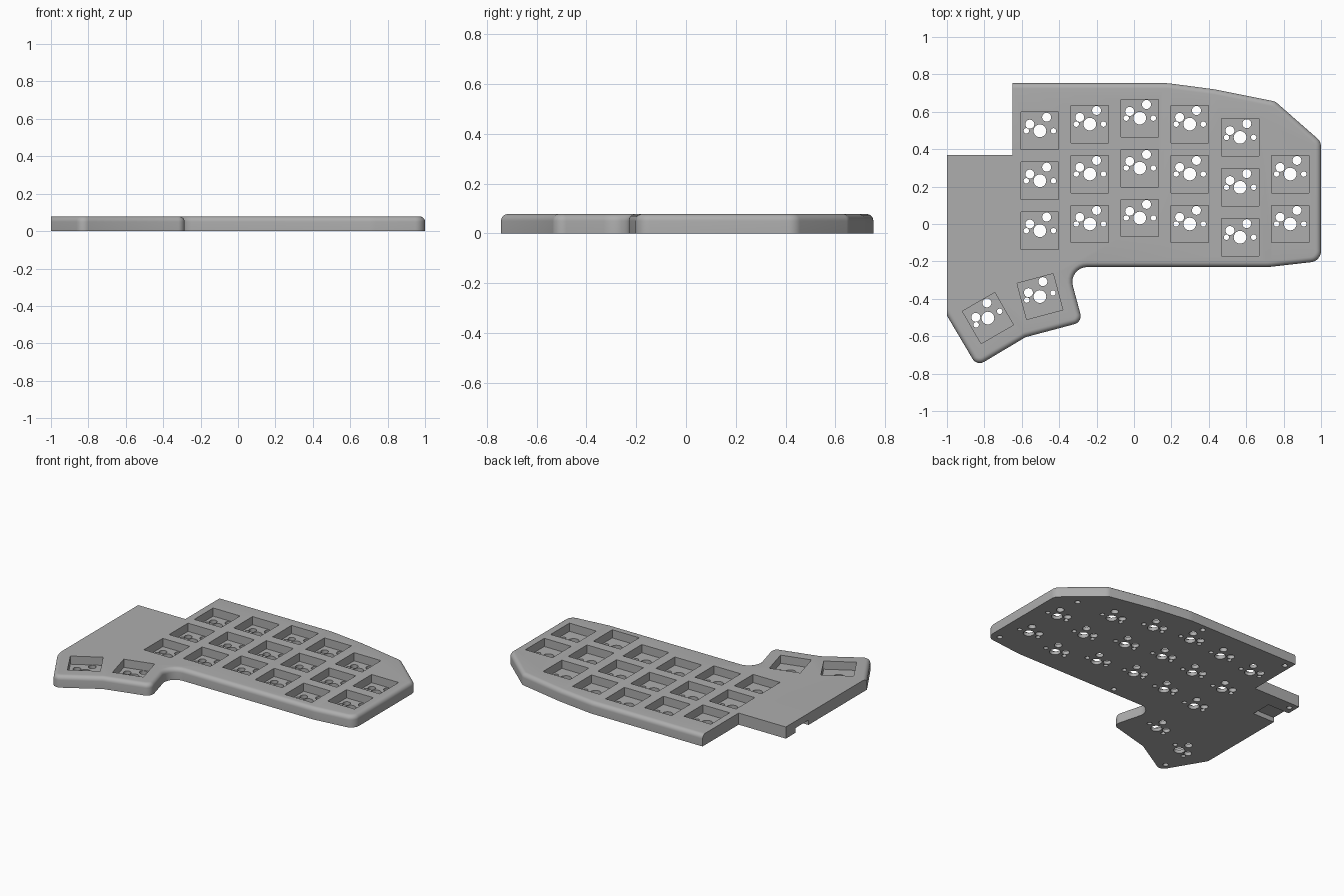
import bpy, bmesh, math
from mathutils import Vector, Matrix

if "Cube" in bpy.data.objects:
    bpy.data.objects.remove(bpy.data.objects["Cube"])

HEIGHT, FLOOR, ROUND = 0.078, 0.023, 0.028

grey = bpy.data.materials.new("case grey")
grey.use_nodes = True
grey.diffuse_color = (0.42, 0.42, 0.42, 1)
grey.node_tree.nodes["Principled BSDF"].inputs["Base Color"].default_value = (0.42, 0.42, 0.42, 1)


def rounded_outline(corners, steps=8):
    """Closed outline from (x, y, radius) corners, radius 0 being sharp."""
    points = []
    for i, (x, y, r) in enumerate(corners):
        p = Vector((x, y))
        if r == 0:
            points.append(p)
            continue
        a = (Vector(corners[i - 1][:2]) - p).normalized()
        b = (Vector(corners[(i + 1) % len(corners)][:2]) - p).normalized()
        half = a.angle(b) / 2
        centre = p + (a + b).normalized() * r / math.sin(half)
        start = p + a * r / math.tan(half) - centre
        end = p + b * r / math.tan(half) - centre
        turn = start.angle_signed(end)  # clockwise positive
        for k in range(steps + 1):
            points.append(centre + Matrix.Rotation(-turn * k / steps, 2) @ start)
    return points


def new_object(name, bm):
    mesh = bpy.data.meshes.new(name)
    bm.normal_update()
    bm.to_mesh(mesh)
    bm.free()
    mesh.materials.append(grey)
    obj = bpy.data.objects.new(name, mesh)
    bpy.context.collection.objects.link(obj)
    return obj


def add_box(bm, place, size, z0, z1):
    scale = Matrix.Diagonal((size[0], size[1], z1 - z0, 1))
    lift = Matrix.Translation((0, 0, (z0 + z1) / 2))
    bmesh.ops.create_cube(bm, size=1, matrix=place @ lift @ scale)


def add_peg(bm, place, x, y, radius, z0, z1):
    bmesh.ops.create_cone(bm, cap_ends=True, segments=24, radius1=radius, radius2=radius,
                          depth=z1 - z0, matrix=place @ Matrix.Translation((x, y, (z0 + z1) / 2)))


# Case body: counter-clockwise outline, raised to full height
outline = rounded_outline([
    (-1, 0.37, 0), (-1, -0.49, 0), (-0.84, -0.76, 0.045), (-0.58, -0.605, 0),
    (-0.275, -0.524, 0.045), (-0.354, -0.23, 0.08), (0.72, -0.23, 0.3),
    (1, -0.198, 0.06), (1, 0.44, 0.06), (0.755, 0.655, 0.06), (0.43, 0.72, 0.3),
    (0.18, 0.753, 0.3), (-0.65, 0.753, 0), (-0.65, 0.37, 0)])
bm = bmesh.new()
base = bm.faces.new([bm.verts.new((p.x, p.y, 0)) for p in outline])
raised = bmesh.ops.extrude_face_region(bm, geom=[base], use_keep_orig=True)
bmesh.ops.translate(bm, vec=(0, 0, HEIGHT),
                    verts=[v for v in raised["geom"] if isinstance(v, bmesh.types.BMVert)])
bmesh.ops.recalc_face_normals(bm, faces=bm.faces)


# Round the top rim, except on the three straight cut edges at the -x end
def is_rim(edge):
    a, b = (v.co for v in edge.verts)
    if min(a.z, b.z) < HEIGHT - 0.001:
        return False
    cut = (abs(a.x - b.x) < 0.001 and a.x < -0.6) or (abs(a.y - 0.37) + abs(b.y - 0.37) < 0.001)
    return not cut


bmesh.ops.bevel(bm, geom=[e for e in bm.edges if is_rim(e)], offset=ROUND,
                offset_type='OFFSET', segments=6, profile=0.5, affect='EDGES', clamp_overlap=False)
case = new_object("keyboard_case", bm)

# Key positions: columns of (x, top y, count), then two turned thumb keys
PITCH = 0.267
columns = [(-0.503, 0.498, 3), (-0.236, 0.534, 3), (0.031, 0.566, 3),
           (0.298, 0.534, 3), (0.567, 0.463, 3), (0.835, 0.267, 2)]
keys = [(x, y - PITCH * row, 0) for x, y, count in columns for row in range(count)]
keys += [(-0.503, -0.388, 15), (-0.781, -0.503, 30)]

# Cutters: square pockets, switch pin holes, screw holes and the cable recess
pockets, holes = bmesh.new(), bmesh.new()
pins = [(0, 0, 0.034), (-0.054, 0.036, 0.024), (0.036, 0.073, 0.024),
        (-0.0726, 0, 0.0145), (0.0726, 0, 0.0145)]
for x, y, angle in keys:
    place = Matrix.Translation((x, y, 0)) @ Matrix.Rotation(math.radians(angle), 4, 'Z')
    add_box(pockets, place, (0.2, 0.2), FLOOR, HEIGHT + 0.05)
    for px, py, radius in pins:
        add_peg(holes, place, px, py, radius, -0.05, FLOOR + 0.02)
here = Matrix.Identity(4)
for x, y in [(0.85, 0.48), (0.94, -0.15), (0, -0.19), (-0.61, 0.7),
             (-0.96, 0.325), (-0.83, -0.69), (0.05, 0.71)]:
    add_peg(holes, here, x, y, 0.017, -0.05, 0.045)
add_box(holes, Matrix.Translation((-0.94, 0.2, 0)), (0.2, 0.14), -0.05, 0.032)

bpy.context.view_layer.objects.active = case
case.select_set(True)
for name, cutter_mesh in (("pocket_cutter", pockets), ("hole_cutter", holes)):
    cutter = new_object(name, cutter_mesh)
    cutter.hide_render = True
    cut = case.modifiers.new(name, 'BOOLEAN')
    cut.operation, cut.solver, cut.object = 'DIFFERENCE', 'EXACT', cutter
    bpy.ops.object.modifier_apply(modifier=cut.name)
    bpy.data.objects.remove(cutter)

bpy.ops.object.select_all(action='DESELECT')
case.select_set(True)
bpy.ops.object.shade_smooth_by_angle(angle=math.radians(25))
